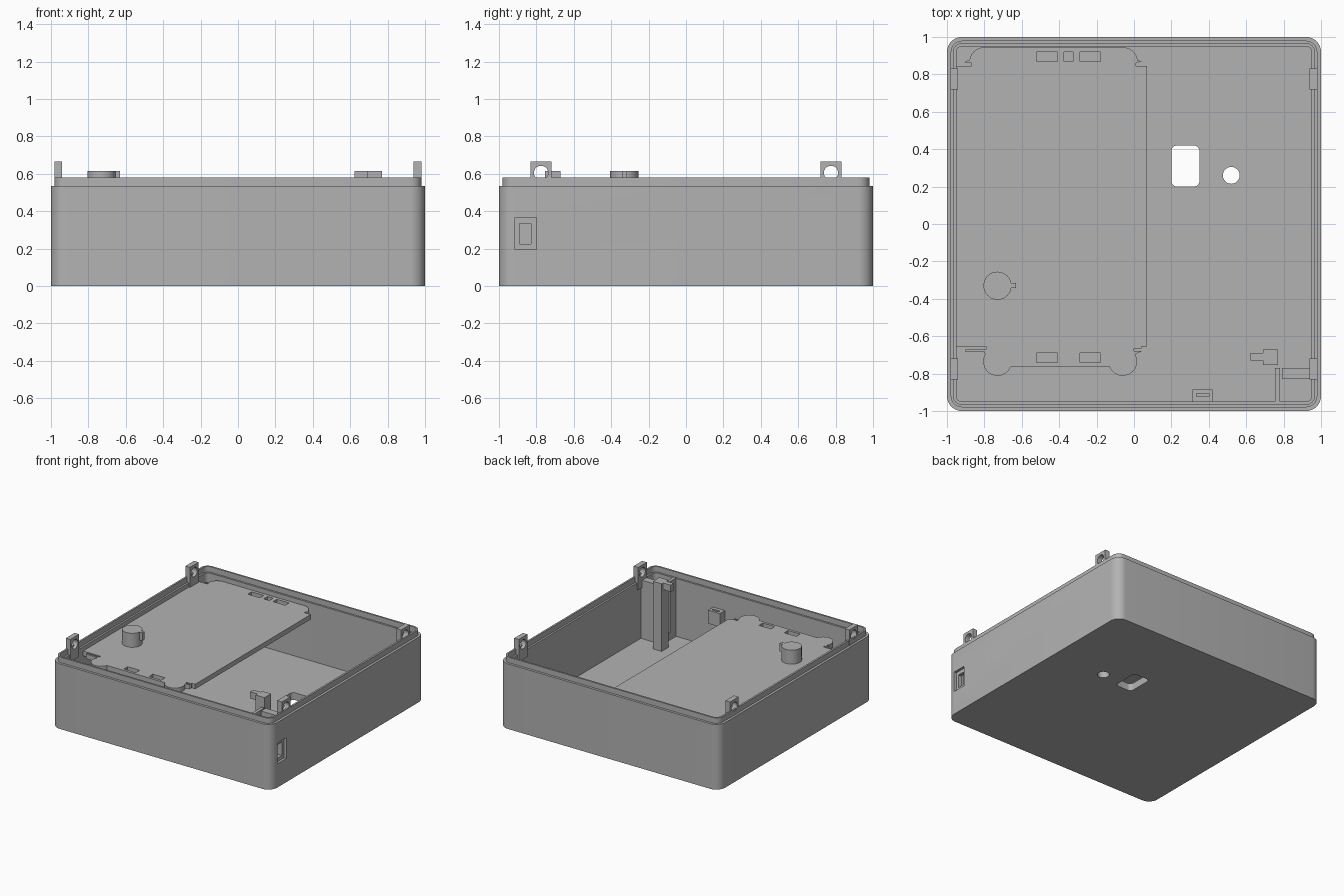
import bpy, bmesh, math
from mathutils import Matrix

cube = bpy.data.objects.get("Cube")
if cube:
    bpy.data.objects.remove(cube, do_unlink=True)

grey = bpy.data.materials.new("plain grey")
grey.use_nodes = True
colour = (0.45, 0.45, 0.45, 1)
grey.diffuse_color = colour
grey.node_tree.nodes["Principled BSDF"].inputs["Base Color"].default_value = colour


def finish(name, bm):
    bmesh.ops.recalc_face_normals(bm, faces=bm.faces)
    mesh = bpy.data.meshes.new(name)
    bm.to_mesh(mesh)
    bm.free()
    mesh.materials.append(grey)
    ob = bpy.data.objects.new(name, mesh)
    bpy.context.collection.objects.link(ob)
    return ob


def box(name, x0, x1, y0, y1, z0, z1):
    bm = bmesh.new()
    size = Matrix.Diagonal((x1 - x0, y1 - y0, z1 - z0, 1))
    centre = Matrix.Translation(((x0 + x1) / 2, (y0 + y1) / 2, (z0 + z1) / 2))
    bmesh.ops.create_cube(bm, size=1, matrix=centre @ size)
    return finish(name, bm)


def cylinder(name, centre, r, depth, axis="Z", sides=40):
    bm = bmesh.new()
    turn = Matrix.Rotation(math.pi / 2, 4, "Y") if axis == "X" else Matrix.Identity(4)
    bmesh.ops.create_cone(bm, cap_ends=True, segments=sides, radius1=r, radius2=r,
                          depth=depth, matrix=Matrix.Translation(centre) @ turn)
    return finish(name, bm)


def prism(name, outline, z0, z1):
    bm = bmesh.new()
    face = bm.faces.new([bm.verts.new((x, y, z0)) for x, y in outline])
    top = bmesh.ops.extrude_face_region(bm, geom=[face])["geom"]
    verts = [v for v in top if isinstance(v, bmesh.types.BMVert)]
    bmesh.ops.translate(bm, verts=verts, vec=(0, 0, z1 - z0))
    return finish(name, bm)


def arc(cx, cy, r, a0, a1, n=10):
    return [(cx + r * math.cos(math.radians(a0 + (a1 - a0) * i / n)),
             cy + r * math.sin(math.radians(a0 + (a1 - a0) * i / n))) for i in range(n + 1)]


def rounded(hx, hy, r, cx=0, cy=0):
    pts = []
    for i, (sx, sy) in enumerate(((1, 1), (-1, 1), (-1, -1), (1, -1))):
        pts += arc(cx + sx * (hx - r), cy + sy * (hy - r), r, i * 90, i * 90 + 90, 8)
    return pts


def cut(ob, cutters):
    for c in cutters:
        mod = ob.modifiers.new("cut", "BOOLEAN")
        mod.operation, mod.object, mod.solver = "DIFFERENCE", c, "EXACT"
    graph = bpy.context.evaluated_depsgraph_get()
    mesh = bpy.data.meshes.new_from_object(ob.evaluated_get(graph))
    ob.modifiers.clear()
    ob.data = mesh
    for c in cutters:
        bpy.data.objects.remove(c, do_unlink=True)


# Open case: rounded square rings lofted up the outside, over the lip and down inside
bm = bmesh.new()
section = [(1, 0), (1, .535), (.98, .535), (.98, .58),
           (.965, .58), (.965, .535), (.95, .535), (.95, .06)]
rings = [[bm.verts.new((x, y, z)) for x, y in rounded(h, h, h - .92)] for h, z in section]
for a, b in zip(rings, rings[1:]):
    for i in range(len(a)):
        j = (i + 1) % len(a)
        bm.faces.new((a[i], a[j], b[j], b[i]))
bm.faces.new(rings[0])
bm.faces.new(rings[-1])
case = finish("case", bm)
cut(case, [
    prism("window_cutter", rounded(.075, .11, .03, .275, .31), -.1, .2),
    cylinder("round_hole_cutter", (.52, .26, .05), .045, .3),
    box("recess_cutter", .98, 1.1, -.915, -.8, .195, .365),
    box("slot_cutter", .9, 1.1, -.89, -.83, .225, .335),
])

# Pierced tabs on the side walls
for side, x in (("right", -.96), ("left", .96)):
    for end, y in (("front", -.775), ("back", .775)):
        tab = box(f"{end}_{side}_tab", x - .022, x + .02, y - .056, y + .056, .48, .665)
        cut(tab, [cylinder("tab_cutter", (x, y, .605), .038, .2, "X")])

# Raised tray plate with lobed ends and slots
outline = [(.07, .845), (.01, .845), (.01, .86), (.04, .87), (.02, .875)]
outline += arc(-.06, .865, .08, 10, 90)
outline += [(-.72, .945)] + arc(-.8, .865, .08, 90, 170)
outline += [(-.9, .87), (-.9, .86), (-.87, .86), (-.87, .845), (-.95, .845), (-.95, -.655),
            (-.79, -.655), (-.79, -.67), (-.9, -.67), (-.9, -.685), (-.8, -.685)]
outline += arc(-.73, -.735, .077, 150, 340)
outline += arc(-.06, -.735, .077, 200, 390)
outline += [(.04, -.68), (0, -.68), (0, -.665), (.04, -.665), (.04, -.655), (.07, -.655)]
plate = prism("tray_plate", outline, .46, .5)
slots = [(-.52, -.41, .87), (-.375, -.325, .87), (-.29, -.18, .87),
         (-.52, -.41, -.74), (-.29, -.18, -.74)]
cut(plate, [box("slot_cutter", a, b, y, y + .05, .4, .6) for a, b, y in slots])

# Round knob with pointer
knob = cylinder("knob", (-.73, -.33, .555), .075, .12)
box("knob_pointer", -.67, -.63, -.342, -.315, .55, .615)

# Corner post with hook
box("post", .69, .77, -.755, -.67, .05, .615)
box("post_hook", .622, .7, -.73, -.69, .56, .615)

# Switch holder beside the wall slot
box("holder_block", .79, .955, -.83, -.77, .05, .54)
holder = box("holder_wall", .755, .78, -.955, -.77, .05, .54)
cut(holder, [box("notch_cutter", .74, .768, -.87, -.84, .12, .47)])

# Small socket on the front wall
socket = box("socket", .312, .42, -.955, -.885, .28, .39)
cut(socket, [box("socket_cutter", .335, .4, -.922, -.905, .2, .5)])

# Smooth the round surfaces, keep sharp edges
for ob in (o for o in bpy.context.collection.objects if o.type == "MESH" and
           (o is case or o is plate or o is knob or o.name.endswith("tab"))):
    bpy.ops.object.select_all(action="DESELECT")
    ob.select_set(True)
    bpy.context.view_layer.objects.active = ob
    bpy.ops.object.shade_smooth_by_angle(angle=math.radians(30))
